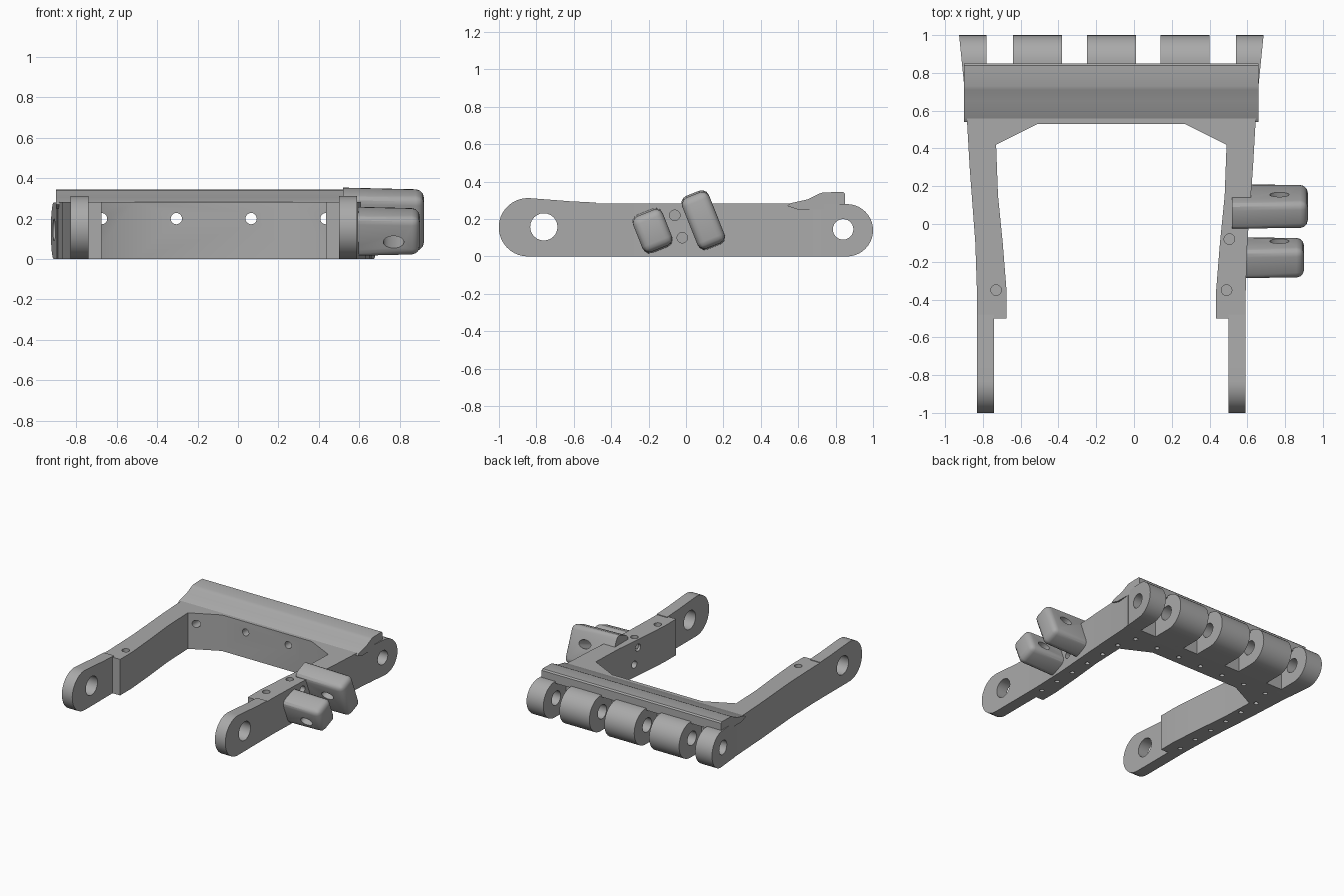
import bpy, bmesh, math
from mathutils import Matrix, Vector

if "Cube" in bpy.data.objects:
    bpy.data.objects.remove(bpy.data.objects["Cube"])

MID = -0.12  # symmetry plane of the frame
grey = bpy.data.materials.new("satin_grey")
grey.use_nodes = True
colour = (0.4, 0.4, 0.4, 1)
grey.diffuse_color = colour
grey.node_tree.nodes["Principled BSDF"].inputs["Base Color"].default_value = colour


def finish(name, bm):
    bmesh.ops.recalc_face_normals(bm, faces=bm.faces)
    mesh = bpy.data.meshes.new(name)
    bm.to_mesh(mesh)
    bm.free()
    mesh.materials.append(grey)
    ob = bpy.data.objects.new(name, mesh)
    bpy.context.collection.objects.link(ob)
    return ob


def prism(name, pts, lo, hi, axis):
    """Extrude a 2D profile along x (profile in y, z) or z (profile in x, y)."""
    place = (lambda p, d: (d, *p)) if axis == "x" else (lambda p, d: (*p, d))
    bm = bmesh.new()
    face = bm.faces.new([bm.verts.new(place(p, lo)) for p in pts])
    new = bmesh.ops.extrude_face_region(bm, geom=[face])["geom"]
    move = Vector(place((0, 0), hi - lo))
    bmesh.ops.translate(bm, vec=move, verts=[v for v in new if isinstance(v, bmesh.types.BMVert)])
    return finish(name, bm)


def arc(cy, cz, r, start, end, n=20):
    angles = [math.radians(start + (end - start) * i / n) for i in range(n + 1)]
    return [(cy + r * math.cos(a), cz + r * math.sin(a)) for a in angles]


def rods(name, items):
    """Drilling tool: items are (centre, direction, radius, length, widening in x)."""
    bm = bmesh.new()
    for centre, direction, r, length, wide in items:
        turn = Vector(direction).to_track_quat("Z", "Y").to_matrix().to_4x4()
        m = Matrix.Translation(centre) @ Matrix.Diagonal((wide, 1, 1, 1)) @ turn
        bmesh.ops.create_cone(bm, cap_ends=True, segments=24, radius1=r, radius2=r,
                              depth=length, matrix=m)
    ob = finish(name, bm)
    ob.hide_render = True
    return ob


def cut(ob, *tools):
    for tool in tools:
        mod = ob.modifiers.new("holes", "BOOLEAN")
        mod.operation, mod.solver, mod.object = "DIFFERENCE", "EXACT", tool


def sides(x):
    return (x, 2 * MID - x)


# Drilling tools
X, Y, Z = (1, 0, 0), (0, 1, 0), (0, 0, 1)
pivot_tool = rods("pivot_tool", [((MID, 0.84, 0.145), X, 0.055, 2, 1)])
slot_tool = rods("bolt_access_tool", [((MID + s * 0.37, 0.6, 0.2), Y, 0.028, 0.6, 1)
                                      for s in (-1.5, -0.5, 0.5, 1.5)])
under = [((MID + i * 0.203, 0.6, 0), Z, 0.017, 0.14, 1) for i in range(-3, 4)]
under += [((x, -0.4 + 0.17 * i, 0), Z, 0.017, 0.14, 1) for x in sides(0.53) for i in range(6)]
under_tool = rods("underside_tool", under)
top_tool = rods("top_tool", [((x, y, 0.28), Z, 0.028, 0.2, 1)
                             for x, y in ((-0.73, -0.35), (0.49, -0.35), (0.505, -0.08))])
side_tool = rods("arm_side_tool", [((0.53, y, z), X, 0.028, 0.4, 1)
                                   for y, z in ((-0.06, 0.22), (-0.02, 0.1))])

# U-shaped frame: two arms and the cross beam in one outline
half = [(0.15 + 0.24, 0.53), (0.61, 0.42), (0.60, 0.15), (0.575, -0.1), (0.555, -0.35),
        (0.555, -0.5), (0.71, -0.5), (0.71, -0.4), (0.72, -0.1), (0.75, 0.3),
        (0.77, 0.65), (0.78, 0.72)]
outline = [(MID + x, y) for x, y in half] + [(MID - x, y) for x, y in reversed(half)]
frame = prism("u_frame", outline, 0, 0.283, "z")
cut(frame, slot_tool, under_tool, top_tool, side_tool)

# Raised lip along the back of the cross beam
lip = prism("back_lip", [(0.54, 0.27), (0.56, 0.285), (0.65, 0.305), (0.71, 0.335), (0.73, 0.342),
                         (0.84, 0.345), (0.85, 0.335), (0.85, 0.265), (0.8, 0.25), (0.6, 0.25)],
            MID - 0.78, MID + 0.78, "x")

# Rounded front end plates with a large pin hole
pin_tool = rods("pin_tool", [((MID, -0.76, 0.158), X, 0.073, 2, 1)])
plate = [(-0.48, 0)] + [(-0.48, 0.288), (-0.62, 0.295)] + arc(-0.845, 0.156, 0.156, 85, 270)
for name, side in (("left", 1), ("right", -1)):
    a, b = sorted((MID + side * 0.62, MID + side * 0.71))
    cut(prism(name + "_end_plate", plate, a, b, "x"), pin_tool)

# Hinge knuckles along the back
knuckle = [(0.66, 0)] + arc(0.86, 0.14, 0.14, -90, 90) + [(0.66, 0.28)]
for i, (a, b) in enumerate(((-0.13, 0.13), (-0.52, -0.26), (0.26, 0.52),
                            (0.66, 0.78), (-0.78, -0.66))):
    ob = prism(f"hinge_knuckle_{i + 1}", knuckle, MID + a, MID + b, "x")
    if i > 2:  # outer knuckles flare outward toward the back
        for v in ob.data.vertices:
            if abs(v.co.x - MID) > 0.7:
                v.co.x = MID + math.copysign(0.772 + (v.co.y - 0.66) * 0.1, v.co.x - MID)
    cut(ob, pivot_tool, slot_tool)

# Pair of tilted clamp lugs on the left arm
n, t = Vector((0, 0.93, 0.37)), Vector((0, -0.37, 0.93))
lug_tool = rods("lug_bolt_tool", [(Vector((0.77, 0, 0)) + n * 0.02 + t * 0.17, n, 0.032, 0.8, 1.6)])
for name, u0, u1, v0, v1, tip in (("front", -0.2, -0.03, 0.082, 0.305, 0.9),
                                  ("rear", 0.08, 0.235, -0.01, 0.3, 0.92)):
    bm = bmesh.new()
    bmesh.ops.create_cube(bm, size=1)
    for v in bm.verts:
        end = v.co.x > 0
        u = u1 if v.co.y > 0 else u0
        w = v1 if v.co.z > 0 else v0
        if end:
            w += 0.01 if v.co.z < 0 else -0.01
        v.co = Vector((tip if end else 0.52, 0, 0)) + n * u + t * w
    outer = [e for e in bm.edges if max(v.co.x for v in e.verts) > 0.8]
    bmesh.ops.bevel(bm, geom=outer, offset=0.04, segments=3, profile=0.5, affect="EDGES")
    cut(finish(name + "_clamp_lug", bm), lug_tool)

# Bake the holes, drop the tools, keep sharp edges under smooth shading
graph = bpy.context.evaluated_depsgraph_get()
parts = [o for o in bpy.context.collection.objects
         if o.type == "MESH" and not o.hide_render and o.data.materials and o.data.materials[0] == grey]
baked = [(o, bpy.data.meshes.new_from_object(o.evaluated_get(graph))) for o in parts]
for o, mesh in baked:
    o.modifiers.clear()
    o.data = mesh
for o in (pivot_tool, slot_tool, under_tool, top_tool, side_tool, pin_tool, lug_tool):
    bpy.data.objects.remove(o)
bpy.ops.object.select_all(action="DESELECT")
for o in parts:
    o.select_set(True)
bpy.context.view_layer.objects.active = parts[0]
bpy.ops.object.shade_smooth_by_angle(angle=math.radians(30))
